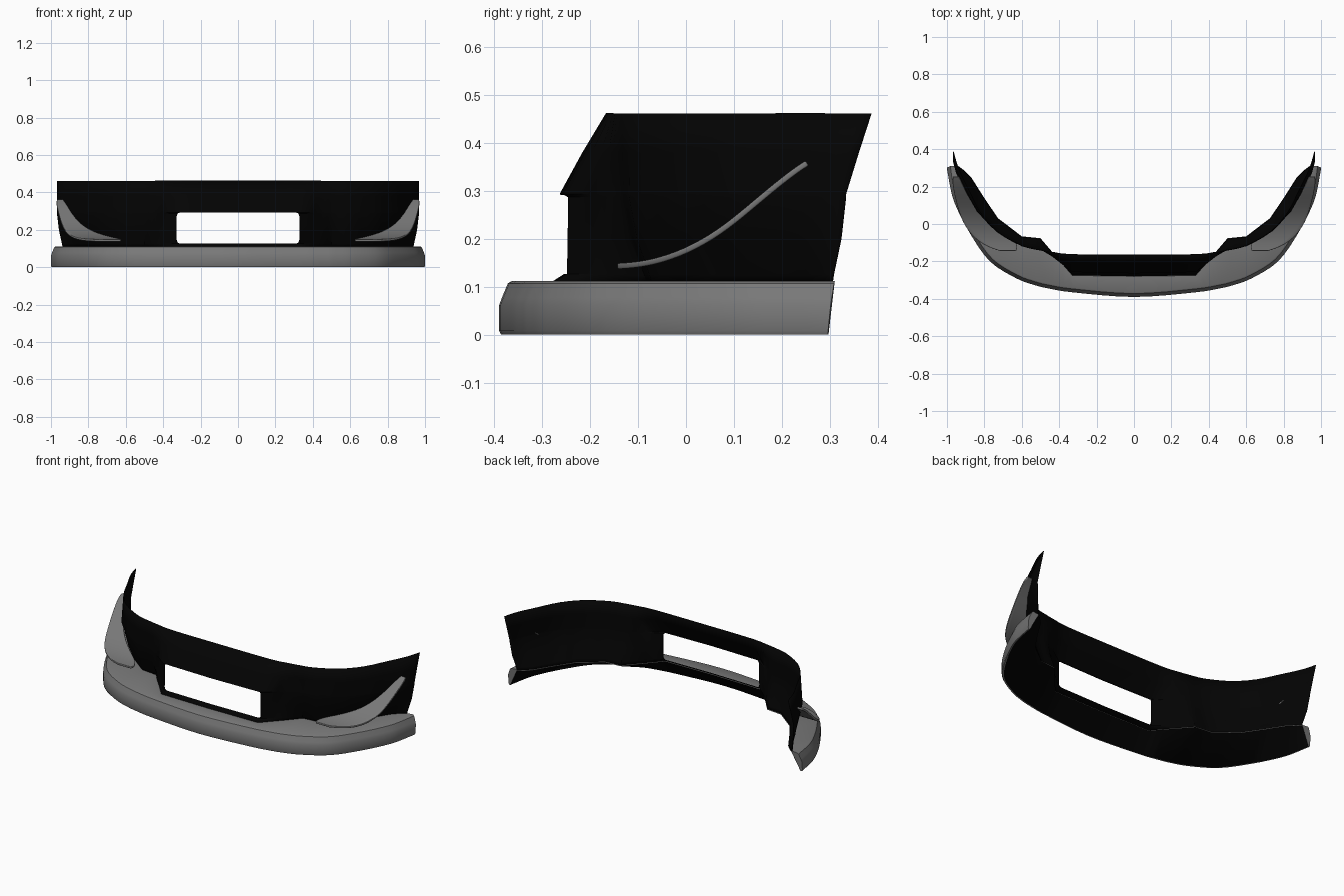
import bpy, bmesh
from mathutils import Vector

cube = bpy.data.objects.get("Cube")
if cube:
    bpy.data.objects.remove(cube)


def material(name, value):
    m = bpy.data.materials.new(name)
    m.use_nodes = True
    col = (value, value, value, 1)
    m.diffuse_color = col
    m.node_tree.nodes["Principled BSDF"].inputs["Base Color"].default_value = col
    return m


grey = material("lip_grey", 0.19)
black = material("bumper_black", 0.001)


def resample(pts, n=3, smooth=True):
    """Subdivide a half outline, starting on the centre line."""
    p = [Vector(q) for q in pts]
    ext = [Vector((-p[1].x, p[1].y))] + p + [2 * p[-1] - p[-2]]
    out = []
    for i in range(len(p) - 1):
        a, b, c, d = ext[i:i + 4]
        for k in range(n):
            t = k / n
            if smooth:
                out.append(0.5 * (2 * b + (c - a) * t + (2 * a - 5 * b + 4 * c - d) * t * t
                                  + (3 * b - a - 3 * c + d) * t ** 3))
            else:
                out.append(b.lerp(c, t))
    return out + [p[-1]]


def mirrored(half):
    """Full outline from a half outline given as 2D points."""
    return [Vector((-p.x, p.y)) for p in half[:0:-1]] + list(half)


def make_object(name, bm, mats):
    bmesh.ops.recalc_face_normals(bm, faces=bm.faces)
    me = bpy.data.meshes.new(name)
    bm.to_mesh(me)
    bm.free()
    for m in mats:
        me.materials.append(m)
    ob = bpy.data.objects.new(name, me)
    bpy.context.collection.objects.link(ob)
    return ob


def smooth_shade(ob, angle):
    bpy.ops.object.select_all(action='DESELECT')
    ob.select_set(True)
    bpy.context.view_layer.objects.active = ob
    bpy.ops.object.shade_smooth_by_angle(angle=angle)


def loft(rows, closed=False):
    """Quad strips between rows of points; closed joins last row to first and caps the ends."""
    bm = bmesh.new()
    v = [[bm.verts.new(p) for p in r] for r in rows]
    pairs = list(zip(v, v[1:]))
    if closed:
        pairs.append((v[-1], v[0]))
    for r0, r1 in pairs:
        for i in range(len(r0) - 1):
            bm.faces.new((r0[i], r0[i + 1], r1[i + 1], r1[i]))
    if closed:
        for end in (0, -1):
            bm.faces.new([r[end] for r in v])
    return bm


# Half outlines of the bumper skin: the foot tucks in behind the top edge at the corners
foot = [(0, -.28), (.33, -.275), (.44, -.15), (.5, -.08), (.6, -.07), (.727, .027),
        (.8, .134), (.87, .245), (.91, .285), (.937, .305)]
middle = [(0, -.262), (.33, -.255), (.44, -.17), (.5, -.134), (.6, -.117), (.735, -.04),
          (.84, .07), (.91, .195), (.95, .275), (.966, .334)]
top = [(0, -.165), (.33, -.163), (.44, -.15), (.51, -.138), (.6, -.115), (.727, -.043),
       (.82, .06), (.885, .187), (.94, .3), (.966, .387)]
foot, middle, top = [[Vector(p) for p in r] for r in (foot, middle, top)]


def blend(a, b, t):
    return [p.lerp(q, t) for p, q in zip(a, b)]


def push_back(half, dy):
    """Set the centre section back around the opening."""
    return [p + Vector((0, dy if i < 2 else 0)) for i, p in enumerate(half)]


upper = blend(middle, top, .5)

# Bumper skin: outline, height, smooth outline or not
skin_rows = [(foot, .108, False), (push_back(blend(foot, middle, .1), .026), .126, False),
             (push_back(blend(foot, middle, .65), .017), .2, False),
             (push_back(middle, .01), .288, False), (middle, .294, False),
             (upper, .38, True), (top, .462, True)]
rows = [[(p.x, p.y, z) for p in mirrored(resample(half, 3, smooth))]
        for half, z, smooth in skin_rows]
skin = make_object("bumper_skin", loft(rows), [black])
smooth_shade(skin, .5)
sol = skin.modifiers.new("thickness", 'SOLIDIFY')
sol.thickness = .004
sol.offset = 0

# Opening cutter with rounded corners
bm = bmesh.new()
bmesh.ops.create_cube(bm, size=1)
bmesh.ops.scale(bm, vec=(.655, .5, .165), verts=bm.verts)
bmesh.ops.translate(bm, vec=(0, -.25, .2095), verts=bm.verts)
corner_edges = [e for e in bm.edges if abs(e.verts[0].co.y - e.verts[1].co.y) > .1]
bmesh.ops.bevel(bm, geom=corner_edges, offset=.018, segments=4, affect='EDGES', profile=.5)
cutter = make_object("opening_cutter", bm, [black])
cutter.hide_render = True
cutter.hide_viewport = True
cut = skin.modifiers.new("opening", 'BOOLEAN')
cut.operation = 'DIFFERENCE'
cut.object = cutter

# Front lip: swept section whose hidden inner face is black
outer = [(0, -.39), (.33, -.365), (.46, -.344), (.53, -.327), (.63, -.29), (.77, -.2),
         (.877, -.05), (.957, .107), (.985, .21), (1, .307)]
edge = mirrored(resample(outer, 4))
inner = mirrored(resample(foot, 4, False))
normals = []
for i in range(len(edge)):
    d = edge[min(i + 1, len(edge) - 1)] - edge[max(i - 1, 0)]
    normals.append(Vector((-d.y, d.x)).normalized())
section = [(.026, .112), (.018, .107), (.006, .078), (0, .062), (0, .008), (.004, 0), (.012, 0)]
rows = [[(p.x, p.y, .112) for p in inner]]
for inset, z in section:
    rows.append([(p.x + n.x * inset, p.y + n.y * inset, z) for p, n in zip(edge, normals)])
rows.append([(p.x, p.y + .004, .104) for p in inner])
bm = loft(rows, closed=True)
for f in bm.faces:
    heights = [v.co.z for v in f.verts]
    f.material_index = int(len(heights) == 4 and min(heights) < .001 and max(heights) > .1)
# Slant the rear ends slightly
for v in bm.verts:
    if v.co.y > .28:
        v.co.y -= (.112 - v.co.z) * .1
lip = make_object("front_lip", bm, [grey, black])
smooth_shade(lip, .6)

# Corner fins: y, z, inner x, outer x
fin_path = [(-.143, .143, .63, .72), (-.12, .144, .62, .79), (-.07, .15, .645, .86),
            (0, .173, .745, .91), (.07, .213, .825, .937), (.13, .262, .873, .953),
            (.19, .313, .905, .966), (.235, .347, .927, .972), (.253, .358, .936, .966)]
for side, label in ((1, "left"), (-1, "right")):
    fin_rows = [[(side * (a + (b - a) * t), y, z) for y, z, a, b in fin_path]
                for t in (0, .5, 1)]
    fin = make_object(label + "_corner_fin", loft(fin_rows), [grey])
    smooth_shade(fin, .6)
    sub = fin.modifiers.new("smooth_curve", 'SUBSURF')
    sub.levels = sub.render_levels = 2
    sub.boundary_smooth = 'PRESERVE_CORNERS'
    sol = fin.modifiers.new("thickness", 'SOLIDIFY')
    sol.thickness = .012
    sol.offset = 0
    bev = fin.modifiers.new("soft_edge", 'BEVEL')
    bev.width = .003
    bev.segments = 2
